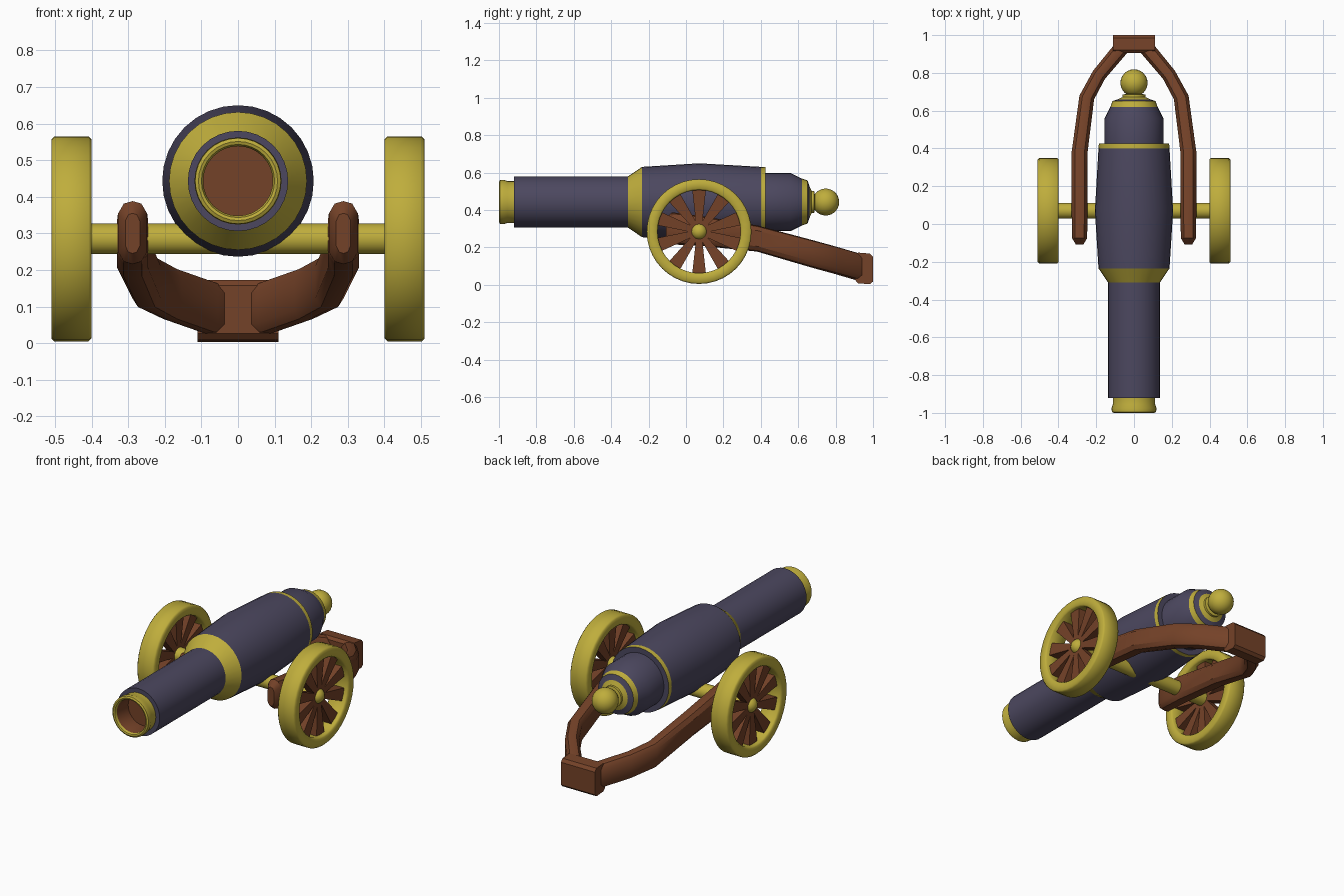
import bpy, bmesh, math
from mathutils import Vector, Matrix

if "Cube" in bpy.data.objects:
    bpy.data.objects.remove(bpy.data.objects["Cube"])


def material(name, rgb):
    m = bpy.data.materials.new(name)
    m.diffuse_color = (*rgb, 1)
    m.use_nodes = True
    m.node_tree.nodes["Principled BSDF"].inputs["Base Color"].default_value = m.diffuse_color
    return m


NAVY = material("dark slate", (0.072, 0.064, 0.115))
GOLD = material("brass", (0.52, 0.42, 0.045))
WOOD = material("brown wood", (0.175, 0.054, 0.021))
MATS = [NAVY, GOLD, WOOD]


def finish(name, bm, mats, angle=40):
    bmesh.ops.recalc_face_normals(bm, faces=bm.faces)
    me = bpy.data.meshes.new(name)
    bm.to_mesh(me)
    bm.free()
    ob = bpy.data.objects.new(name, me)
    bpy.context.collection.objects.link(ob)
    for m in mats:
        me.materials.append(m)
    bpy.ops.object.select_all(action='DESELECT')
    ob.select_set(True)
    bpy.context.view_layer.objects.active = ob
    bpy.ops.object.shade_smooth_by_angle(angle=math.radians(angle))
    return ob


def skin(bm, rings, closed=False):
    """Bridge equal-length vertex rings; returns the faces per band."""
    bands = []
    n = len(rings[0])
    for k in range(len(rings) if closed else len(rings) - 1):
        a, b = rings[k], rings[(k + 1) % len(rings)]
        bands.append([bm.faces.new((a[i], a[(i + 1) % n], b[(i + 1) % n], b[i]))
                      for i in range(n)])
    return bands


def ring(bm, centre, u, v, n, phase=0.0):
    return [bm.verts.new(centre + u * math.cos(t) + v * math.sin(t))
            for t in (phase + 2 * math.pi * i / n for i in range(n))]


# Barrel: profile turned about the y axis (y, radius, colour of the band that follows)
AXIS_Z = 0.443
profile = [
    (-0.88, 0.095, 2), (-0.985, 0.095, 1), (-0.997, 0.100, 1), (-1.0, 0.108, 1),
    (-0.995, 0.117, 1), (-0.975, 0.119, 1), (-0.955, 0.112, 1), (-0.92, 0.112, 0),
    (-0.92, 0.137, 0), (-0.31, 0.137, 1), (-0.235, 0.188, 0), (0.07, 0.207, 0),
    (0.40, 0.188, 1), (0.425, 0.186, 0), (0.425, 0.155, 0), (0.56, 0.155, 0),
    (0.62, 0.125, 1), (0.65, 0.115, 0), (0.66, 0.085, 1), (0.672, 0.060, 1),
    (0.685, 0.060, 1), (0.69, 0.035, 1), (0.72, 0.035, 1),
]
bm = bmesh.new()
rings = [ring(bm, Vector((0, y, AXIS_Z)), Vector((r, 0, 0)), Vector((0, 0, r)), 32)
         for y, r, c in profile]
for band, (y, r, c) in zip(skin(bm, rings), profile):
    for f in band:
        f.material_index = c
bm.faces.new(rings[0]).material_index = 2
bm.faces.new(rings[-1]).material_index = 1
finish("barrel", bm, MATS, 28)

# Ball knob at the breech
bm = bmesh.new()
bmesh.ops.create_uvsphere(bm, u_segments=24, v_segments=14, radius=0.072,
                          matrix=Matrix.Translation((0, 0.747, AXIS_Z)))
finish("breech_knob", bm, [GOLD])

# Axle through both wheels
WY, WZ = 0.07, 0.285
bm = bmesh.new()
bmesh.ops.create_cone(bm, cap_ends=True, segments=24, radius1=0.042, radius2=0.042, depth=0.92,
                      matrix=Matrix.Translation((0, WY, WZ)) @ Matrix.Rotation(math.pi / 2, 4, 'Y'))
finish("axle", bm, [GOLD])


def wheel(side, label):
    hub = Vector((side * 0.455, WY, WZ))
    # Rim with softened corners
    bm = bmesh.new()
    section = [(-0.055, 0.230), (-0.055, 0.272), (-0.047, 0.280), (0.047, 0.280),
               (0.055, 0.272), (0.055, 0.230), (0.047, 0.222), (-0.047, 0.222)]
    skin(bm, [ring(bm, hub + Vector((x, 0, 0)), Vector((0, r, 0)), Vector((0, 0, r)), 40)
              for x, r in section], closed=True)
    finish(label + "_wheel_rim", bm, [GOLD], 60)
    # Ten spokes flaring toward the rim
    bm = bmesh.new()
    for k in range(10):
        rot = Matrix.Translation(hub) @ Matrix.Rotation(k * math.pi / 5, 4, 'X')
        ends = [[bm.verts.new(rot @ Vector((sx * t, sy * w, z)))
                 for sx, sy in ((-1, -1), (1, -1), (1, 1), (-1, 1))]
                for z, w, t in ((0.02, 0.014, 0.022), (0.228, 0.037, 0.03))]
        skin(bm, ends)
        bm.faces.new(ends[0])
        bm.faces.new(ends[1])
    finish(label + "_wheel_spokes", bm, [WOOD], 30)
    # Rounded hub cap
    bm = bmesh.new()
    bmesh.ops.create_uvsphere(bm, u_segments=16, v_segments=10, radius=0.044,
                              matrix=Matrix.Translation(hub + Vector((side * 0.005, 0, 0))))
    finish(label + "_hub_cap", bm, [GOLD])


wheel(1, "right")
wheel(-1, "left")

# Trail arms: octagonal section swept along a bent path (x, y, z, half width, half height)
path = [
    (0.288, -0.108, 0.300, 0.020, 0.055), (0.288, -0.075, 0.302, 0.040, 0.086),
    (0.288, 0.07, 0.290, 0.042, 0.080), (0.288, 0.38, 0.248, 0.042, 0.070),
    (0.250, 0.67, 0.167, 0.040, 0.074), (0.185, 0.79, 0.134, 0.038, 0.074),
    (0.085, 0.91, 0.099, 0.040, 0.074), (0.050, 0.95, 0.090, 0.040, 0.070),
]


def trail_arm(side, label):
    pts = [Vector((side * p[0], p[1], p[2])) for p in path]
    bm = bmesh.new()
    rings = []
    for i, p in enumerate(pts):
        d = pts[min(i + 1, len(pts) - 1)] - pts[max(i - 1, 0)]
        across = Vector((d.y, -d.x, 0)).normalized()
        w, h = path[i][3:]
        rings.append([bm.verts.new(p + across * w * a + Vector((0, 0, h * b)))
                      for a, b in ((1, -.6), (1, .6), (.6, .92), (0, 1), (-.6, .92),
                                   (-1, .6), (-1, -.6), (-.6, -.92), (0, -1), (.6, -.92))])
    skin(bm, rings)
    bm.faces.new(rings[0])
    bm.faces.new(rings[-1])
    finish(label + "_trail_arm", bm, [WOOD], 35)


trail_arm(1, "right")
trail_arm(-1, "left")

# Block joining the arms at the tail
bm = bmesh.new()
bmesh.ops.create_cube(bm, size=1, matrix=Matrix.Translation((0, 0.958, 0.084))
                      @ Matrix.Diagonal((0.22, 0.084, 0.164, 1)))
for v in bm.verts:
    if v.co.y < 0.95:
        v.co.y -= 0.012
        v.co.z += 0.008
bmesh.ops.bevel(bm, geom=[e for e in bm.edges if abs(e.verts[0].co.x - e.verts[1].co.x) > 0.1],
                offset=0.016, segments=1, affect='EDGES')
finish("trail_block", bm, [WOOD], 35)
